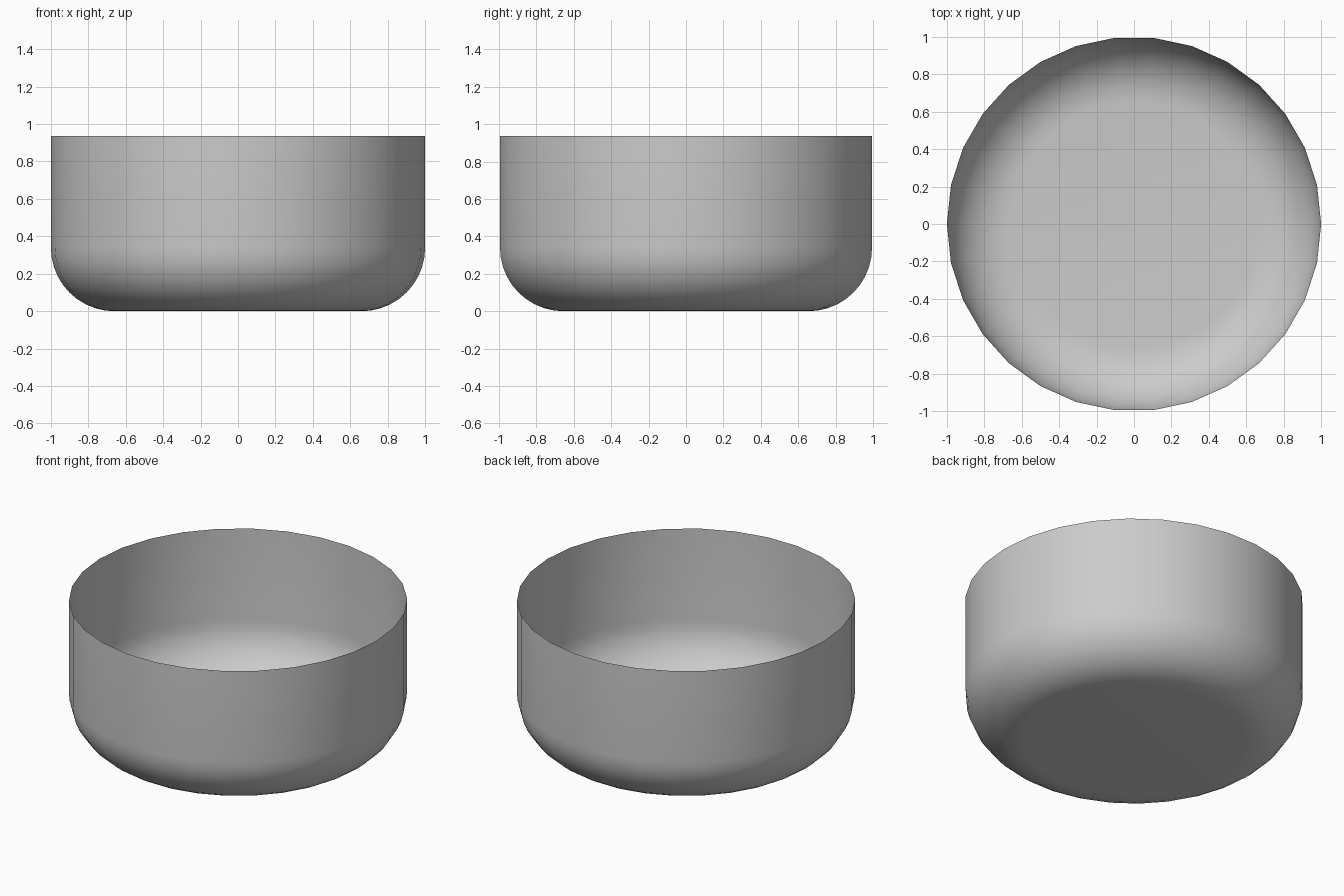
import bpy, bmesh
from math import sin, cos, pi, radians

if "Cube" in bpy.data.objects:
    bpy.data.objects.remove(bpy.data.objects["Cube"])

SIDES, R, H, FILLET, STEPS = 30, 1.0, 0.937, 0.34, 10

# Profile: rounded lower corner, then straight wall
profile = [(R - FILLET + FILLET * sin(a), FILLET - FILLET * cos(a))
           for a in (i * pi / 2 / STEPS for i in range(STEPS + 1))]
profile.append((R, H))

# Revolve the profile into an open, thin-walled bowl
bm = bmesh.new()
rings = [[bm.verts.new((r * cos(2 * pi * k / SIDES), r * sin(2 * pi * k / SIDES), z))
          for k in range(SIDES)] for r, z in profile]
for low, high in zip(rings, rings[1:]):
    for k in range(SIDES):
        n = (k + 1) % SIDES
        bm.faces.new((low[k], low[n], high[n], high[k]))

# Flat base
bm.faces.new(rings[0][::-1])

mesh = bpy.data.meshes.new("bowl")
bm.to_mesh(mesh)
bm.free()
bowl = bpy.data.objects.new("bowl", mesh)
bpy.context.collection.objects.link(bowl)
bpy.context.view_layer.objects.active = bowl
bowl.select_set(True)
bpy.ops.object.shade_smooth_by_angle(angle=radians(40))
